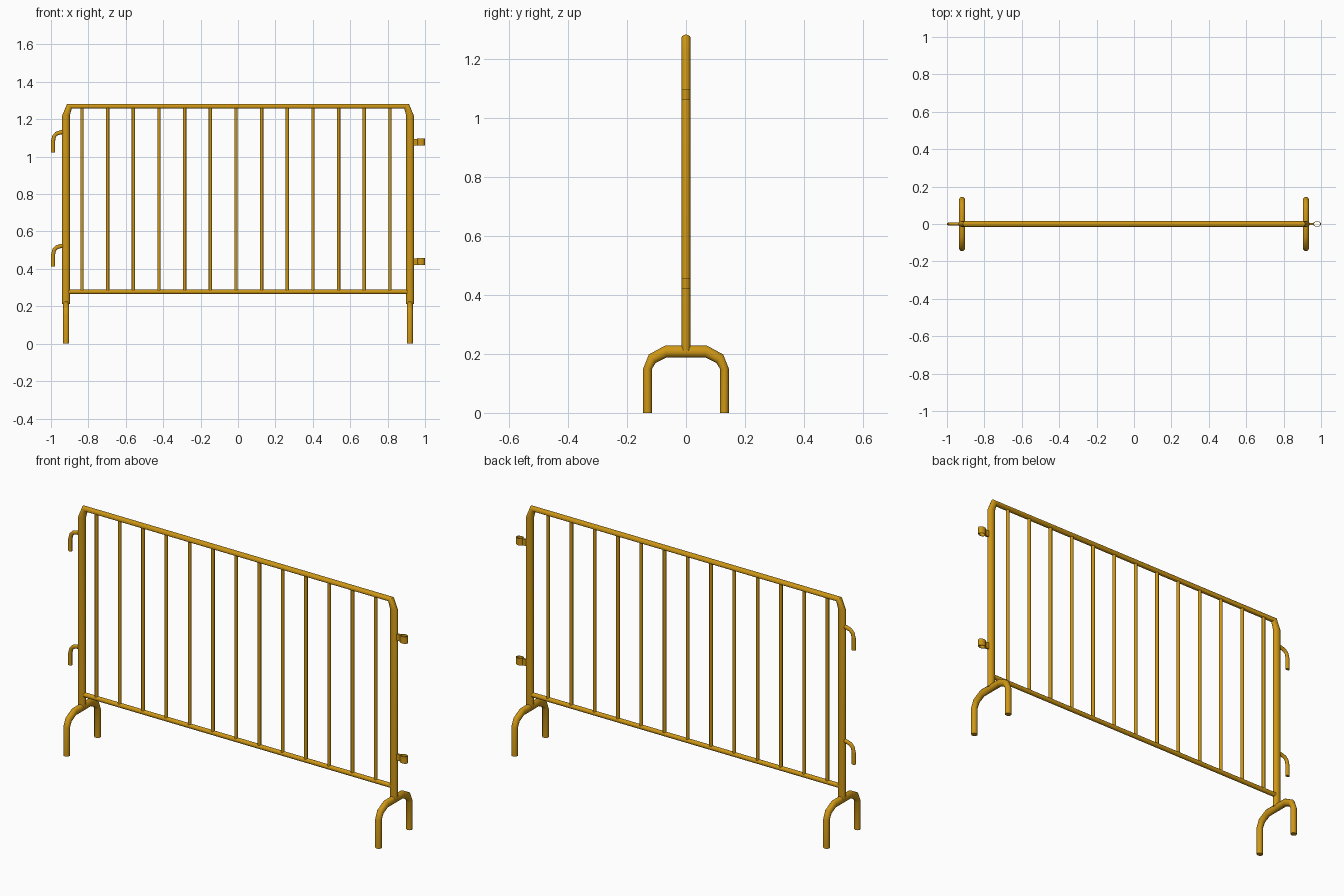
import bpy, bmesh, math
from mathutils import Vector

if "Cube" in bpy.data.objects:
    bpy.data.objects.remove(bpy.data.objects["Cube"])

mat = bpy.data.materials.new("yellow_paint")
mat.diffuse_color = (0.62, 0.31, 0.008, 1)
mat.use_nodes = True
mat.node_tree.nodes["Principled BSDF"].inputs["Base Color"].default_value = mat.diffuse_color


def finish(bm, name):
    bmesh.ops.recalc_face_normals(bm, faces=bm.faces)
    me = bpy.data.meshes.new(name)
    bm.to_mesh(me)
    bm.free()
    ob = bpy.data.objects.new(name, me)
    bpy.context.collection.objects.link(ob)
    me.materials.append(mat)
    bpy.ops.object.select_all(action='DESELECT')
    ob.select_set(True)
    bpy.context.view_layer.objects.active = ob
    bpy.ops.object.shade_smooth_by_angle(angle=math.radians(40))
    return ob


def tube(name, pairs, side, sides=12):
    """Sweep an ellipse through (outer, inner) edge points; side = half width vector."""
    bm = bmesh.new()
    rings = []
    side = Vector(side)
    for a, b in pairs:
        a, b = Vector(a), Vector(b)
        c, h = (a + b) / 2, (a - b) / 2
        rings.append([bm.verts.new(c + h * math.cos(t) + side * math.sin(t))
                      for t in (2 * math.pi * i / sides for i in range(sides))])
    for r, s in zip(rings, rings[1:]):
        for i in range(sides):
            j = (i + 1) % sides
            bm.faces.new((r[i], r[j], s[j], s[i]))
    bm.faces.new(rings[0])
    bm.faces.new(rings[-1])
    return finish(bm, name)


def mirrored(pts, axis):
    """Continue a half path with its mirror image."""
    def flip(p):
        q = list(p)
        q[axis] = -q[axis]
        return tuple(q)
    return pts + [(flip(a), flip(b)) for a, b in reversed(pts)]


# Outer frame: posts, chamfered corners and top rail
frame = [((-.940, 0, .212), (-.899, 0, .212)),
         ((-.940, 0, 1.220), (-.899, 0, 1.220)),
         ((-.914, 0, 1.282), (-.889, 0, 1.257))]
tube("frame", mirrored(frame, 0), (0, .0155, 0))

# Bottom rail
tube("bottom_rail", [((x, 0, .289), (x, 0, .265)) for x in (-.92, .92)], (0, .012, 0))

# Vertical bars
for i in range(13):
    x = -.834 + i * .1372
    tube(f"bar_{i + 1}", [((x - .009, 0, z), (x + .009, 0, z)) for z in (.277, 1.266)],
         (0, .009, 0), 10)

# Arched feet
for n, x in (("left", -.919), ("right", .919)):
    half = [((x, -.145, 0), (x, -.115, 0)),
            ((x, -.145, .150), (x, -.115, .150)),
            ((x, -.126, .198), (x, -.102, .170)),
            ((x, -.071, .228), (x, -.065, .188))]
    tube(n + "_foot", mirrored(half, 1), (.0165, 0, 0))

# Hooks on the left post
for n, z in (("upper", 1.144), ("lower", .536)):
    prof = [((-.925, 0), (-.925, -.023)),
            ((-.950, -.003), (-.947, -.025)),
            ((-.976, -.012), (-.965, -.030)),
            ((-.992, -.030), (-.974, -.040)),
            ((-1.0, -.062), (-.978, -.062)),
            ((-1.0, -.122), (-.978, -.122))]
    tube(n + "_hook", [((a, 0, z + b), (c, 0, z + d)) for (a, b), (c, d) in prof],
         (0, .0085, 0))

# Hollow collars and their stems on the right post
for n, z in (("upper", 1.078), ("lower", .439)):
    bm = bmesh.new()
    loops = []
    for k, h in ((1, -.0185), (1, .0185), (.82, .0185), (.82, -.0185)):
        loops.append([bm.verts.new((.979 + .021 * k * math.cos(t), .0155 * k * math.sin(t), z + h))
                      for t in (2 * math.pi * i / 12 for i in range(12))])
    for r, s in zip(loops, loops[1:] + loops[:1]):
        for i in range(12):
            j = (i + 1) % 12
            bm.faces.new((r[i], r[j], s[j], s[i]))
    finish(bm, n + "_collar")
    bm = bmesh.new()
    bmesh.ops.create_cube(bm, size=1)
    for v in bm.verts:
        v.co = (v.co.x * .036 + .943, v.co.y * .011, v.co.z * .034 + z)
    finish(bm, n + "_collar_stem")
